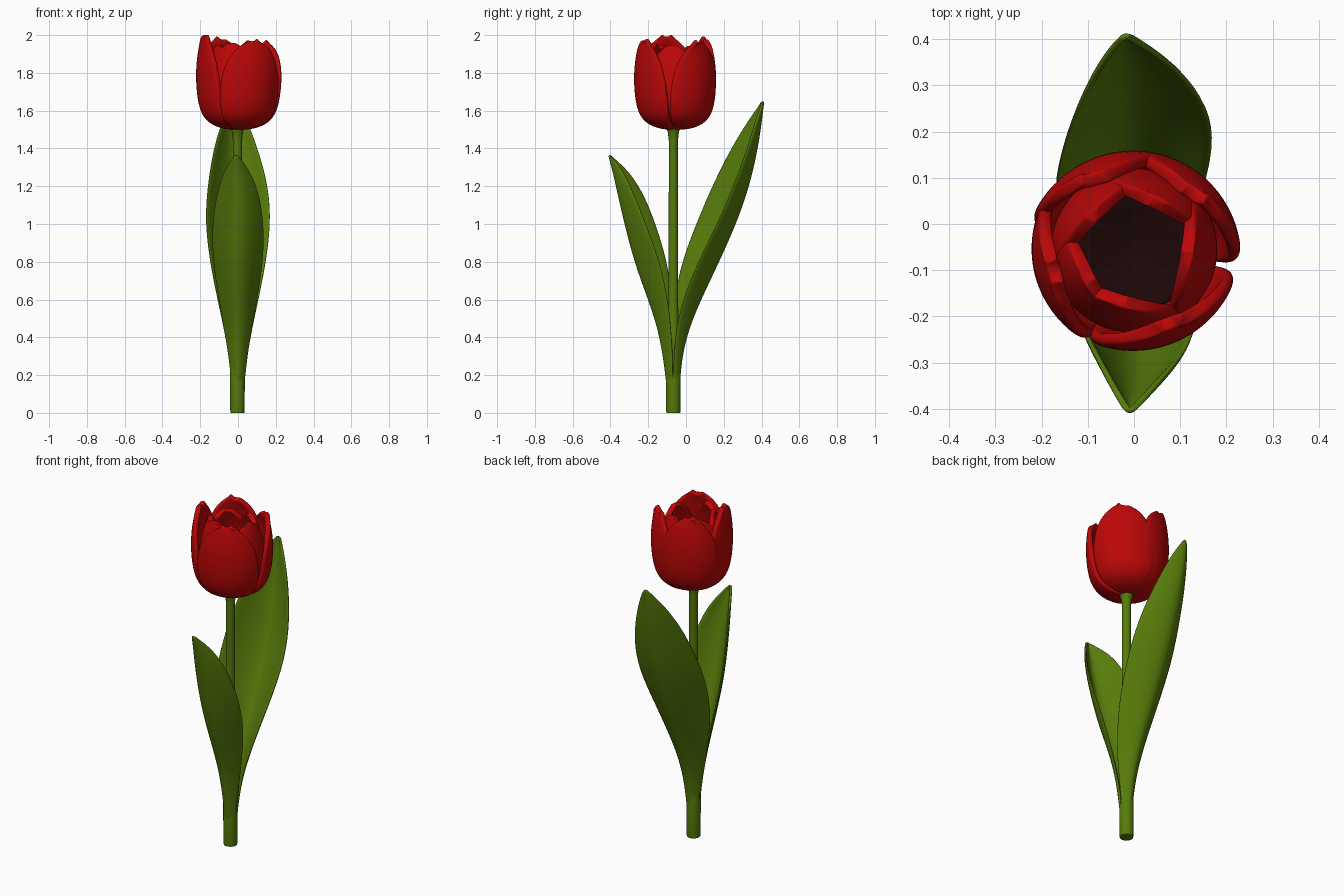
import bpy, math

if "Cube" in bpy.data.objects:
    bpy.data.objects.remove(bpy.data.objects["Cube"])

def material(name, rgb):
    m = bpy.data.materials.new(name)
    m.diffuse_color = (*rgb, 1)
    m.use_nodes = True
    m.node_tree.nodes["Principled BSDF"].inputs["Base Color"].default_value = m.diffuse_color
    return m

RED = material("petal red", (0.5, 0.002, 0.002))
GREEN = material("leaf green", (0.095, 0.2, 0.003))
DARK = material("dark centre", (0.012, 0.002, 0.002))

def grid_object(name, rows, mat, closed=False, thickness=0, levels=2, offset=0):
    """Skin rows of points into a smooth surface with rounded rims."""
    n = len(rows[0])
    verts = [p for r in rows for p in r]
    faces = []
    for i in range(len(rows) - 1):
        for j in range(n if closed else n - 1):
            k = (j + 1) % n
            faces.append((i * n + j, i * n + k, (i + 1) * n + k, (i + 1) * n + j))
    if closed:
        faces.append(tuple(reversed(range(n))))
        faces.append(tuple((len(rows) - 1) * n + j for j in range(n)))
    me = bpy.data.meshes.new(name)
    me.from_pydata(verts, [], faces)
    me.materials.append(mat)
    for f in me.polygons:
        f.use_smooth = len(f.vertices) == 4
    ob = bpy.data.objects.new(name, me)
    bpy.context.collection.objects.link(ob)
    if thickness:
        t = ob.modifiers.new("thickness", 'SOLIDIFY')
        t.thickness, t.offset = thickness, offset
    if levels:
        s = ob.modifiers.new("smooth", 'SUBSURF')
        s.levels = s.render_levels = levels
    return ob

def lathe(name, profile, mat, cx, cy, n=24):
    rows = [[(cx + r * math.cos(2 * math.pi * j / n), cy + r * math.sin(2 * math.pi * j / n), z)
             for j in range(n)] for r, z in profile]
    return grid_object(name, rows, mat, closed=True, levels=0)

# stem with the thicker leaf sheath at its foot
lathe("stem", [(0.036, 0), (0.038, 0.01), (0.039, 0.15), (0.039, 0.25), (0.036, 0.33), (0.028, 0.45),
               (0.025, 0.6), (0.024, 1.44), (0.03, 1.49), (0.045, 1.515)], GREEN, -0.003, -0.067)

# leaves: rows of (height, half width, midrib y, right edge y, left edge y)
LEAVES = {
    "front_leaf": [(0.08, .025, -.092, -.068, -.068), (0.3, .046, -.114, -.07, -.065),
                   (0.5, .082, -.157, -.08, -.06), (0.75, .128, -.257, -.12, -.085),
                   (0.95, .142, -.312, -.19, -.14), (1.15, .118, -.357, -.27, -.215),
                   (1.28, .068, -.384, -.33, -.30), (1.35, .018, -.402, -.39, -.385),
                   (1.365, .006, -.405, -.4, -.4)],
    "back_leaf": [(0.08, .025, -.042, -.066, -.066), (0.3, .045, -.03, -.065, -.067),
                  (0.5, .085, .027, -.05, -.072), (0.75, .142, .15, .035, -.045),
                  (1.0, .177, .264, .165, .05), (1.2, .163, .333, .25, .135),
                  (1.4, .118, .377, .325, .235), (1.55, .065, .397, .37, .33),
                  (1.63, .02, .405, .4, .39), (1.65, .006, .408, .405, .4)],
}
for name, table in LEAVES.items():
    rows = []
    for z, w, ym, yr, yl in table:
        xc = -0.018 * min(1, max(0, (z - 1.2) / 0.3))
        row = []
        for j in range(9):
            u = j / 4 - 1
            f = abs(u) ** 1.7
            row.append((xc + u * w, ym * (1 - f) + (yr if u > 0 else yl) * f, z))
        rows.append(row)
    grid_object(name, rows, GREEN, thickness=0.014)

# petals: profile of (radius, fraction of height), swept over an angle that narrows to the tip
CX, CY, BASE = 0.0, -0.057, 1.495
OUTER = [(.02, 0), (.1, .025), (.162, .09), (.198, .2), (.214, .36), (.22, .53),
         (.218, .7), (.208, .84), (.198, .93), (.19, .985), (.188, 1)]
INNER = [(.02, .03), (.08, .06), (.13, .13), (.167, .25), (.18, .4), (.178, .55),
         (.168, .7), (.152, .84), (.137, .93), (.128, .985), (.126, 1)]

def petal(name, profile, angle, half, top, flare, twist, blunt, thick):
    rows = []
    for r, v in profile:
        a = math.radians(half) * max(0.12, math.sqrt(max(0, 1 - v ** blunt)))
        row = []
        for j in range(11):
            u = j / 5 - 1
            rr = r * (1 + v * (flare * u * u + twist * u))
            t = math.radians(angle) + u * a
            row.append((CX + 1.015 * rr * math.cos(t), CY + rr * math.sin(t), BASE + v * (top - BASE)))
        rows.append(row)
    grid_object(name, rows, RED, thickness=thick, offset=-1)

for i, (ang, half, top, twist) in enumerate([(45, 53, 1.96, -0.05), (118, 49, 1.98, 0.05),
                                             (195, 50, 1.995, 0.0), (295, 54, 1.97, 0.02)]):
    petal(f"outer_petal_{i + 1}", OUTER, ang, half, top, 0.035, twist, 3.6, 0.03)
for i, (ang, half, top) in enumerate([(-8, 56, 1.95), (65, 56, 1.94), (137, 56, 1.945),
                                      (209, 56, 1.95), (255, 56, 1.96)]):
    petal(f"inner_petal_{i + 1}", INNER, ang, half, top, 0.0, 0.02, 5, 0.03)

# dark floor inside the cup
lathe("flower_centre", [(0.05, 1.54), (0.105, 1.575), (0.14, 1.62), (0.125, 1.622),
                        (0.08, 1.6), (0.02, 1.59)], DARK, CX, CY)
